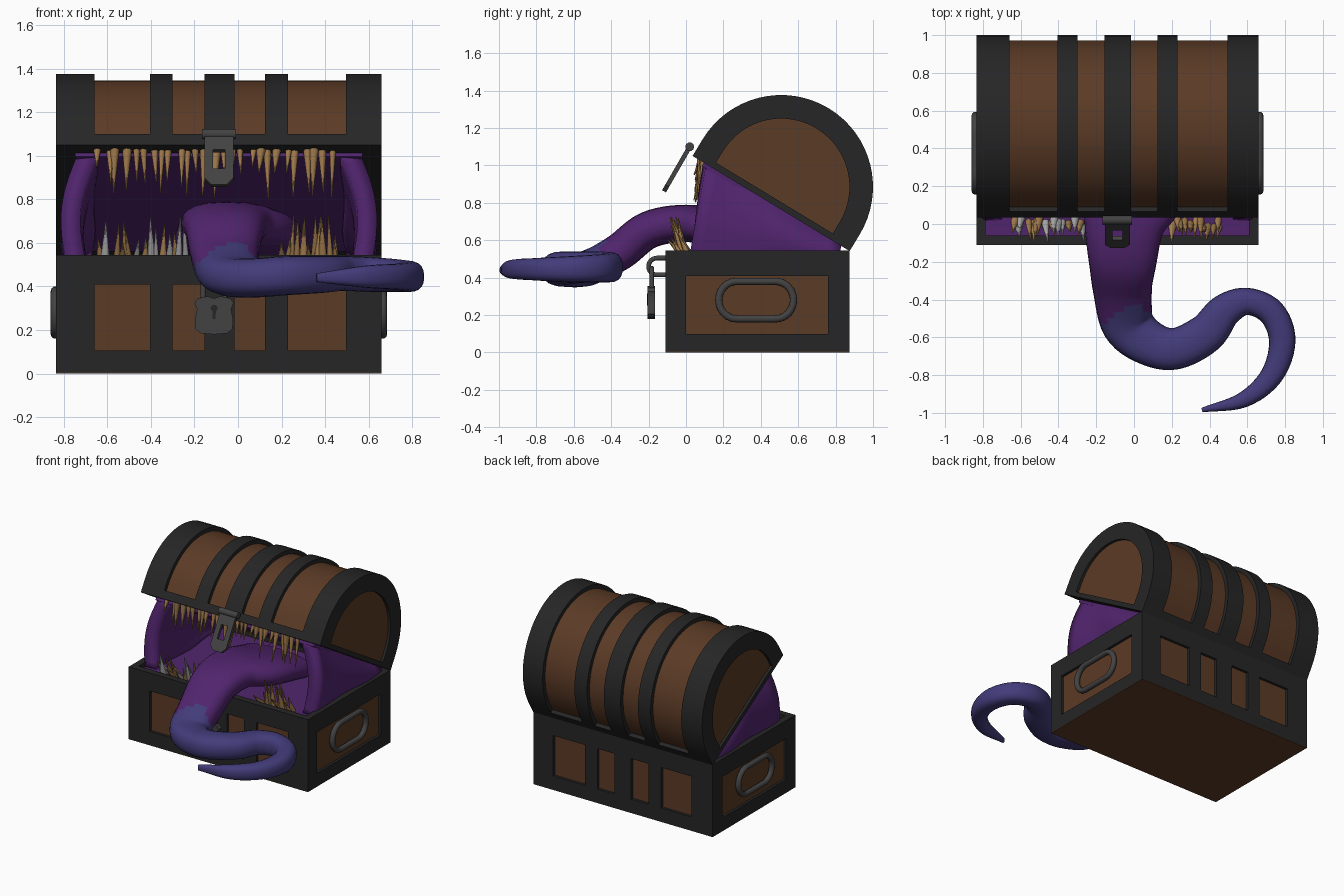
import bpy, bmesh, math, random
from mathutils import Vector, Matrix

if "Cube" in bpy.data.objects:
    bpy.data.objects.remove(bpy.data.objects["Cube"])

random.seed(4)
CX, HALF = -0.0875, 0.7475            # chest centre and half length in x
Y0, Y1, TOP = -0.11, 0.875, 0.545     # chest front, back and rim height


def material(name, r, g, b):
    m = bpy.data.materials.new(name)
    m.diffuse_color = (r, g, b, 1)
    m.use_nodes = True
    m.node_tree.nodes["Principled BSDF"].inputs["Base Color"].default_value = m.diffuse_color
    return m


WOOD = material("brown wood", 0.105, 0.043, 0.019)
IRON = material("black iron", 0.019, 0.019, 0.019)
STEEL = material("grey metal", 0.055, 0.055, 0.057)
FLESH = material("purple flesh", 0.082, 0.018, 0.155)
BLUE = material("blue tongue", 0.055, 0.045, 0.195)
TAN = material("tan tooth", 0.36, 0.2, 0.075)
SILVER = material("silver tooth", 0.38, 0.37, 0.38)
LID = Matrix.Translation((CX, 0.457, 0.80)) @ Matrix.Rotation(math.radians(-31.2), 4, 'X')


def finish(name, bm, mats, matrix=None, angle=35):
    bmesh.ops.recalc_face_normals(bm, faces=bm.faces)
    me = bpy.data.meshes.new(name)
    bm.to_mesh(me)
    bm.free()
    for m in mats:
        me.materials.append(m)
    for p in me.polygons:
        p.use_smooth = True
    me.set_sharp_from_angle(angle=math.radians(angle))
    ob = bpy.data.objects.new(name, me)
    if matrix:
        ob.matrix_world = matrix
    bpy.context.collection.objects.link(ob)
    return ob


def boxes(name, spans, mat, matrix=None):
    """Boxes given as (x0, x1, y0, y1, z0, z1)."""
    bm = bmesh.new()
    for x0, x1, y0, y1, z0, z1 in spans:
        m = Matrix.Translation(((x0 + x1) / 2, (y0 + y1) / 2, (z0 + z1) / 2)) @ Matrix.Diagonal((x1 - x0, y1 - y0, z1 - z0, 1))
        bmesh.ops.create_cube(bm, size=1, matrix=m)
    return finish(name, bm, [mat], matrix)


def prism(name, pts, a, b, mat, axis='X', matrix=None):
    """Extrude a 2D outline along x or y."""
    bm = bmesh.new()
    put = (lambda p, d: (d, p[0], p[1])) if axis == 'X' else (lambda p, d: (p[0], d, p[1]))
    f = bm.faces.new([bm.verts.new(put(p, a)) for p in pts])
    ext = bmesh.ops.extrude_face_region(bm, geom=[f])
    shift = (b - a, 0, 0) if axis == 'X' else (0, b - a, 0)
    bmesh.ops.translate(bm, vec=shift, verts=[v for v in ext['geom'] if isinstance(v, bmesh.types.BMVert)])
    return finish(name, bm, [mat], matrix)


def rod(name, pts, radius, mat, cyclic=False):
    cu = bpy.data.curves.new(name, 'CURVE')
    cu.dimensions = '3D'
    cu.bevel_depth, cu.bevel_resolution = radius, 3
    cu.use_fill_caps = True
    s = cu.splines.new('POLY')
    s.points.add(len(pts) - 1)
    for q, p in zip(s.points, pts):
        q.co = (*p, 1)
    s.use_cyclic_u = cyclic
    cu.materials.append(mat)
    bpy.context.collection.objects.link(bpy.data.objects.new(name, cu))


# Chest base: wood core, floor plate and iron frame
XA, XB = CX - HALF, CX + HALF
posts = [(XA, -0.66), (-0.405, -0.30), (-0.155, -0.015), (0.125, 0.23), (0.495, XB)]
boxes("chest_core", [(XA + .02, XB - .02, Y0 + .02, Y1 - .02, .004, .43), (XA, XB, Y0, Y1, 0, .004)], WOOD)
frame = []
for y0, y1 in ((Y0, Y0 + .05), (Y1 - .05, Y1)):
    frame += [(XA, XB, y0, y1, .004, .105), (XA, XB, y0, y1, .41, TOP)]
    frame += [(a, b, y0, y1, .1, .415) for a, b in posts]
for x0, x1 in ((XA, XA + .05), (XB - .05, XB)):
    frame += [(x0, x1, Y0, Y1, .004, .1), (x0, x1, Y0, Y1, .41, TOP),
              (x0, x1, Y0, 0, .1, .41), (x0, x1, .76, Y1, .1, .41)]
boxes("chest_iron_frame", frame, IRON)


# Lid: arched wood core, iron straps, lower band (local: y depth, z up from lid plane)
def arch(r, base=0.0, n=32):
    return [(r, base)] + [(r * math.cos(math.pi * i / n), .1 + r * math.sin(math.pi * i / n))
                          for i in range(n + 1)] + [(-r, base)]


prism("lid_core", arch(.462), -HALF + .02, HALF - .02, WOOD, matrix=LID)
for i, (a, b) in enumerate(posts):
    inner = .365 if i in (0, 4) else .44
    prism("lid_strap", arch(.491) + arch(inner)[::-1], a - CX, b - CX, IRON, matrix=LID)
boxes("lid_lower_band", [(-HALF, HALF, -.491, .491, -.004, .03), (-HALF, HALF, -.491, -.44, 0, .055),
                         (-HALF, HALF, .44, .491, 0, .055)], IRON, LID)

# Mouth lining: floor, palate and curved cheeks
boxes("mouth_floor", [(XA + .04, XB - .04, Y0 + .04, Y1 - .04, .42, .51)], FLESH)
boxes("mouth_palate", [(-.66, .66, -.42, .42, -.025, .002)], FLESH, LID)
for side in (-1, 1):
    bm = bmesh.new()
    grid = []
    for i in range(13):
        t = i / 12
        row = []
        for j in range(13):
            u = j / 12
            y = (0.02 + .08 * t) * (1 - u) + .82 * u
            z = .5 + (1.05 - .605 * (y - .04) - .5) * t
            w = .655 - .05 * t + .04 * math.sin(math.pi * t) + .008 * math.sin(9 * u + 4 * t)
            row.append(bm.verts.new((CX + side * w, y, z)))
        grid.append(row)
    for i in range(12):
        for j in range(12):
            bm.faces.new((grid[i][j], grid[i][j + 1], grid[i + 1][j + 1], grid[i + 1][j]))
    cheek = finish("mouth_cheek", bm, [FLESH], angle=60)
    mod = cheek.modifiers.new("thickness", 'SOLIDIFY')
    mod.thickness, mod.offset = .09, 0

# Tongue: x, y, z, half width, half thickness along a smooth path
path = [(0, .45, .6, .3, .09), (0, .2, .66, .28, .1), (-.05, 0, .69, .215, .1), (-.06, -.2, .655, .18, .1),
        (-.06, -.36, .535, .155, .1), (-.03, -.53, .45, .14, .092), (.08, -.63, .44, .12, .09),
        (.22, -.66, .45, .11, .09), (.38, -.58, .455, .105, .085), (.48, -.46, .46, .09, .08),
        (.6, -.41, .455, .072, .08), (.73, -.47, .45, .072, .075), (.785, -.62, .445, .07, .07),
        (.73, -.8, .445, .06, .06), (.58, -.93, .445, .042, .05), (.36, -.985, .44, .012, .02)]
P = [Vector(p) for p in path]
P = [2 * P[0] - P[1]] + P + [2 * P[-1] - P[-2]]
samples = []
for k in range(1, len(P) - 2):
    a, b, c, d = P[k - 1:k + 3]
    for s in range(6):
        t = s / 6
        samples.append(.5 * (2 * b + (c - a) * t + (2 * a - 5 * b + 4 * c - d) * t * t + (3 * b - a - 3 * c + d) * t ** 3))
samples.append(P[-2])
bm = bmesh.new()
rings = []
for i, q in enumerate(samples):
    tan = Vector((samples[min(i + 1, len(samples) - 1)] - samples[max(i - 1, 0)])[:3]).normalized()
    across = tan.cross(Vector((0, 0, 1))).normalized()
    up = across.cross(tan)
    ring = []
    for j in range(20):
        g = 2 * math.pi * j / 20
        c, s = math.cos(g), math.sin(g)
        c = math.copysign(abs(c) ** .8, c)
        s = math.copysign(abs(s) ** .8, s)
        ring.append(bm.verts.new(Vector(q[:3]) + across * q[3] * c + up * q[4] * s))
    rings.append(ring)
for i in range(len(rings) - 1):
    for j in range(20):
        f = bm.faces.new((rings[i][j], rings[i][(j + 1) % 20], rings[i + 1][(j + 1) % 20], rings[i + 1][j]))
        f.material_index = int(i > 26 + 2 * math.sin(j * .9))
bm.faces.new(rings[0])
bm.faces.new(rings[-1]).material_index = 1
finish("tongue", bm, [FLESH, BLUE], angle=70)


# Teeth: rows of slim cones
def teeth(name, rows, mats):
    bm = bmesh.new()
    for base, tip, r, m in rows:
        base, tip = Vector(base), Vector(tip)
        d = tip - base
        mat = Matrix.Translation((base + tip) / 2) @ d.to_track_quat('Z', 'Y').to_matrix().to_4x4()
        before = set(bm.faces)
        bmesh.ops.create_cone(bm, cap_ends=True, segments=8, radius1=r, radius2=.002, depth=d.length, matrix=mat)
        for f in set(bm.faces) - before:
            f.material_index = m
    finish(name, bm, mats, angle=50)


R = random.uniform
upper = []
for i in range(27):
    x = -.64 + i * .0412 + R(-.012, .012)
    upper.append(((x, R(.08, .1), 1.035), (x + R(-.01, .01), R(.04, .07), 1.0 - R(.04, .2)), R(.015, .025), 0))
teeth("upper_teeth", upper, [TAN])
lower = []
for a, b, n in ((-.64, -.24, 17), (.2, .46, 13)):
    for i in range(n):
        x = a + (b - a) * i / (n - 1) + R(-.012, .012)
        silver = int(a < 0 and random.random() < .5)
        lower.append(((x, R(-.02, .04), .5), (x + R(-.015, .015), R(-.1, -.04), R(.6, .73)), R(.016, .025), silver))
teeth("lower_teeth", lower, [TAN, SILVER])

# Hasp: hinge barrel and slotted plate hanging from the lid
HX = -0.0875
hasp = Matrix.Translation((HX, .02, 1.1)) @ Matrix.Rotation(math.radians(-30), 4, 'X')
boxes("hasp_plate", [(-.066, -.027, -.012, .012, -.24, 0), (.027, .066, -.012, .012, -.24, 0),
                     (-.03, .03, -.012, .012, -.09, 0), (-.03, .03, -.012, .012, -.24, -.19)], STEEL, hasp)
prism("hasp_tip", [(-.066, -.24), (.066, -.24), (.035, -.275), (-.035, -.275)], -.012, .012, STEEL, 'Y', hasp)
rod("hasp_barrel", [(HX - .078, .02, 1.1), (HX + .078, .02, 1.1)], .024, STEEL)

# Staple, padlock and keyhole
LX = -0.11
arc = [math.pi * i / 12 for i in range(13)]
rod("lock_staple", [(LX, -.09, .505)] + [(LX, -.155 - .045 * math.sin(a), .46 + .045 * math.cos(a)) for a in arc]
    + [(LX, -.09, .415)], .013, STEEL)
rod("padlock_shackle", [(LX - .05, -.183, .33)] + [(LX - .05 * math.cos(a), -.183, .4 + .05 * math.sin(a)) for a in arc]
    + [(LX + .05, -.183, .33)], .013, STEEL)
half = [(.0, .345), (.03, .355), (.075, .345), (.09, .325), (.078, .295), (.088, .25), (.085, .205), (.06, .185), (0, .18)]
shape = [(LX + x, z) for x, z in half] + [(LX - x, z) for x, z in half[-2:0:-1]]
prism("padlock_body", shape, -.205, -.165, STEEL, 'Y')
hole = [(LX + .016 * math.sin(a), .3 + .016 * math.cos(a)) for a in [-2.6 + .52 * i for i in range(11)]]
prism("keyhole", hole + [(LX + .007, .25), (LX - .007, .25)], -.208, -.204, IRON, 'Y')

# Side handles: oval rings with mounts
for s in (-1, 1):
    x = CX + s * (HALF + .005)
    loop = []
    for yc, start in ((.48, -math.pi / 2), (.27, math.pi / 2)):
        loop += [(x, yc + .095 * math.cos(start + a), .28 + .1 * math.sin(start + a)) for a in arc]
    rod("side_handle", loop, .02, STEEL, True)
